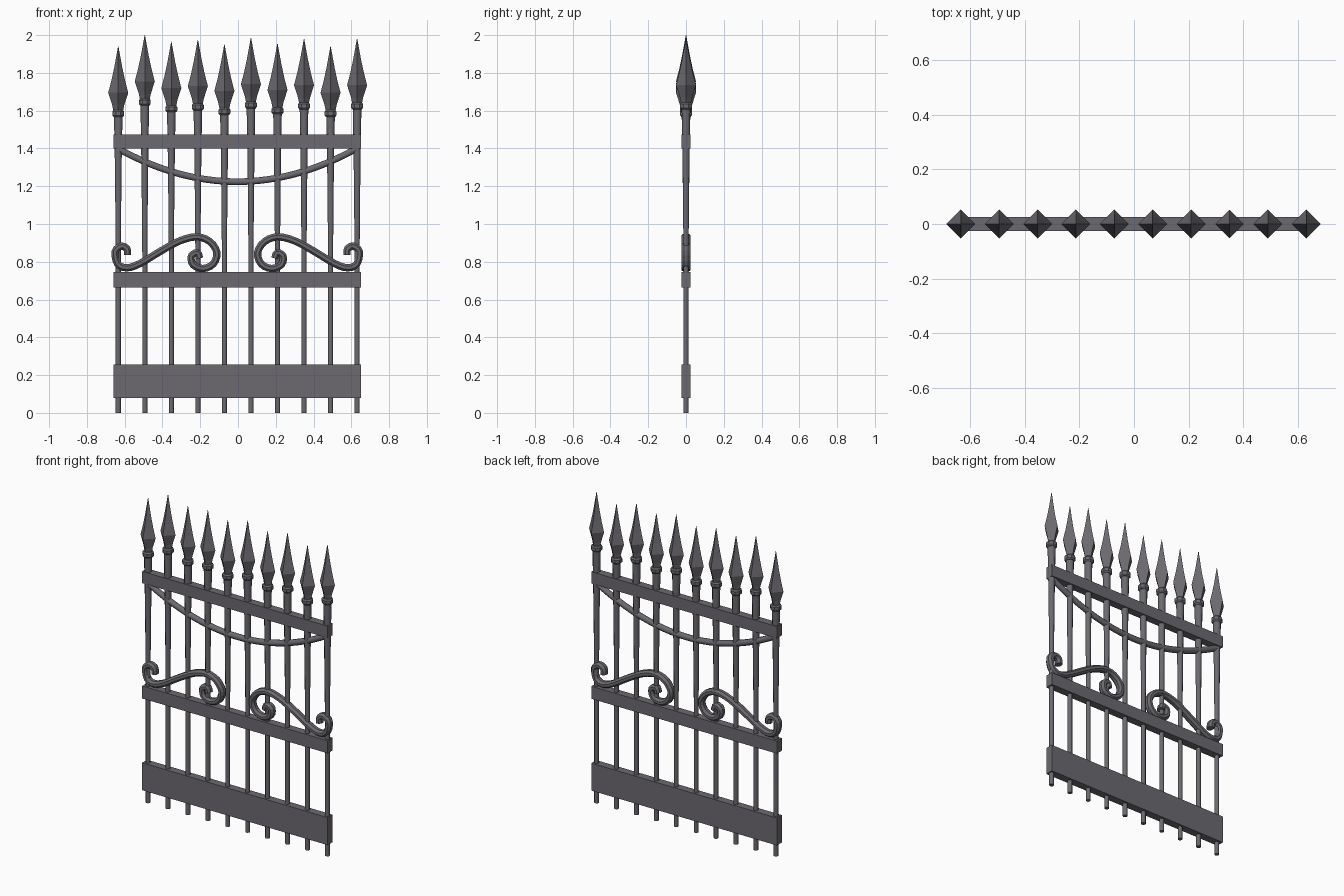
import bpy, bmesh, math
from mathutils import Vector

if "Cube" in bpy.data.objects:
    bpy.data.objects.remove(bpy.data.objects["Cube"])

iron = bpy.data.materials.new("dark_iron")
iron.diffuse_color = (0.15, 0.142, 0.16, 1)
iron.use_nodes = True
iron.node_tree.nodes["Principled BSDF"].inputs["Base Color"].default_value = iron.diffuse_color


def finish(name, bm, smooth=None):
    bmesh.ops.recalc_face_normals(bm, faces=bm.faces)
    me = bpy.data.meshes.new(name)
    bm.to_mesh(me)
    bm.free()
    me.materials.append(iron)
    ob = bpy.data.objects.new(name, me)
    bpy.context.collection.objects.link(ob)
    if smooth:
        bpy.ops.object.select_all(action='DESELECT')
        ob.select_set(True)
        bpy.context.view_layer.objects.active = ob
        bpy.ops.object.shade_smooth_by_angle(angle=math.radians(smooth))
    return ob


def skin(bm, rings):
    """Bridge successive vertex rings and cap both ends."""
    rings = [[bm.verts.new(p) for p in r] for r in rings]
    n = len(rings[0])
    for a, b in zip(rings, rings[1:]):
        for i in range(n):
            j = (i + 1) % n
            bm.faces.new((a[i], a[j], b[j], b[i]))
    bm.faces.new(rings[0][::-1])
    bm.faces.new(rings[-1])


def lathe(name, x, profile, sides, turn=0.0, smooth=None):
    bm = bmesh.new()
    skin(bm, [[(x + r * math.cos(turn + math.tau * i / sides),
                r * math.sin(turn + math.tau * i / sides), z)
               for i in range(sides)] for r, z in profile])
    return finish(name, bm, smooth)


def sweep(name, path, thick, depth, sides, smooth=None):
    """Sweep an elliptical section along a path in the xz plane."""
    bm = bmesh.new()
    pts = [Vector((x, 0, z)) for x, z in path]
    rings = []
    for k, p in enumerate(pts):
        t = (pts[min(k + 1, len(pts) - 1)] - pts[max(k - 1, 0)]).normalized()
        side = Vector((-t.z, 0, t.x))
        s = math.pi / sides
        rings.append([p + side * thick * math.cos(s + math.tau * i / sides)
                      + Vector((0, depth * math.sin(s + math.tau * i / sides), 0))
                      for i in range(sides)])
    skin(bm, rings)
    return finish(name, bm, smooth)


def spline(c, steps):
    """Catmull-Rom curve through the control points."""
    c = [Vector(p) for p in c]
    c = [2 * c[0] - c[1]] + c + [2 * c[-1] - c[-2]]
    out = []
    for a, b, d, e in zip(c, c[1:], c[2:], c[3:]):
        for k in range(steps):
            t = k / steps
            out.append(0.5 * (2 * b + (d - a) * t + (2 * a - 5 * b + 4 * d - e) * t * t
                              + (3 * b - a - 3 * d + e) * t ** 3))
    return out + [c[-2]]


# Upright bars with collars and four-sided spear heads of uneven height
tips = [1.94, 2.0, 1.965, 1.975, 1.95, 1.985, 1.955, 1.98, 1.94, 1.98]
for i, top in enumerate(tips):
    x = -0.634 + 0.1405 * i
    lathe(f"bar_{i}", x, [(0.0145, 0), (0.0145, 0.85), (0.018, 1.2),
                          (0.021, 1.42), (0.025, top - 0.36)], 8, math.pi / 8, 50)
    lathe(f"collar_{i}", x, [(0.027, top - 0.373), (0.034, top - 0.365),
                             (0.034, top - 0.345), (0.027, top - 0.337)], 8, math.pi / 8)
    lathe(f"spear_head_{i}", x, [(0.026, top - 0.34), (0.032, top - 0.31),
                                 (0.053, top - 0.245), (0.036, top - 0.18),
                                 (0.021, top - 0.11), (0.001, top)], 4)

# Horizontal rails
for name, z0, z1 in (("bottom_rail", 0.08, 0.255), ("middle_rail", 0.665, 0.745),
                     ("top_rail", 1.4, 1.475)):
    bm = bmesh.new()
    skin(bm, [[(x, -0.025, z0), (x, 0.025, z0), (x, 0.025, z1), (x, -0.025, z1)]
              for x in (-0.658, 0.65)])
    finish(name, bm)

# Hanging arc under the top rail
arc = [(-0.004 + 0.625 * k / 16, 1.224 + 0.172 * (k / 16) ** 2) for k in range(-16, 17)]
sweep("hanging_arc", arc, 0.019, 0.019, 8, 50)

# Pair of mirrored scrolls: small outer curl, long S, large inner curl
ctrl = [(-0.585, 0.835), (-0.588, 0.868), (-0.617, 0.883), (-0.65, 0.855),
        (-0.638, 0.79), (-0.59, 0.768), (-0.52, 0.79), (-0.41, 0.856),
        (-0.31, 0.91), (-0.22, 0.932), (-0.15, 0.908), (-0.112, 0.85),
        (-0.13, 0.79), (-0.185, 0.764), (-0.238, 0.785), (-0.247, 0.83),
        (-0.215, 0.848), (-0.203, 0.818)]
path = spline(ctrl, 3)
sweep("left_scroll", path, 0.021, 0.027, 8)
sweep("right_scroll", [(-0.008 - x, z) for x, z in path], 0.021, 0.027, 8)
